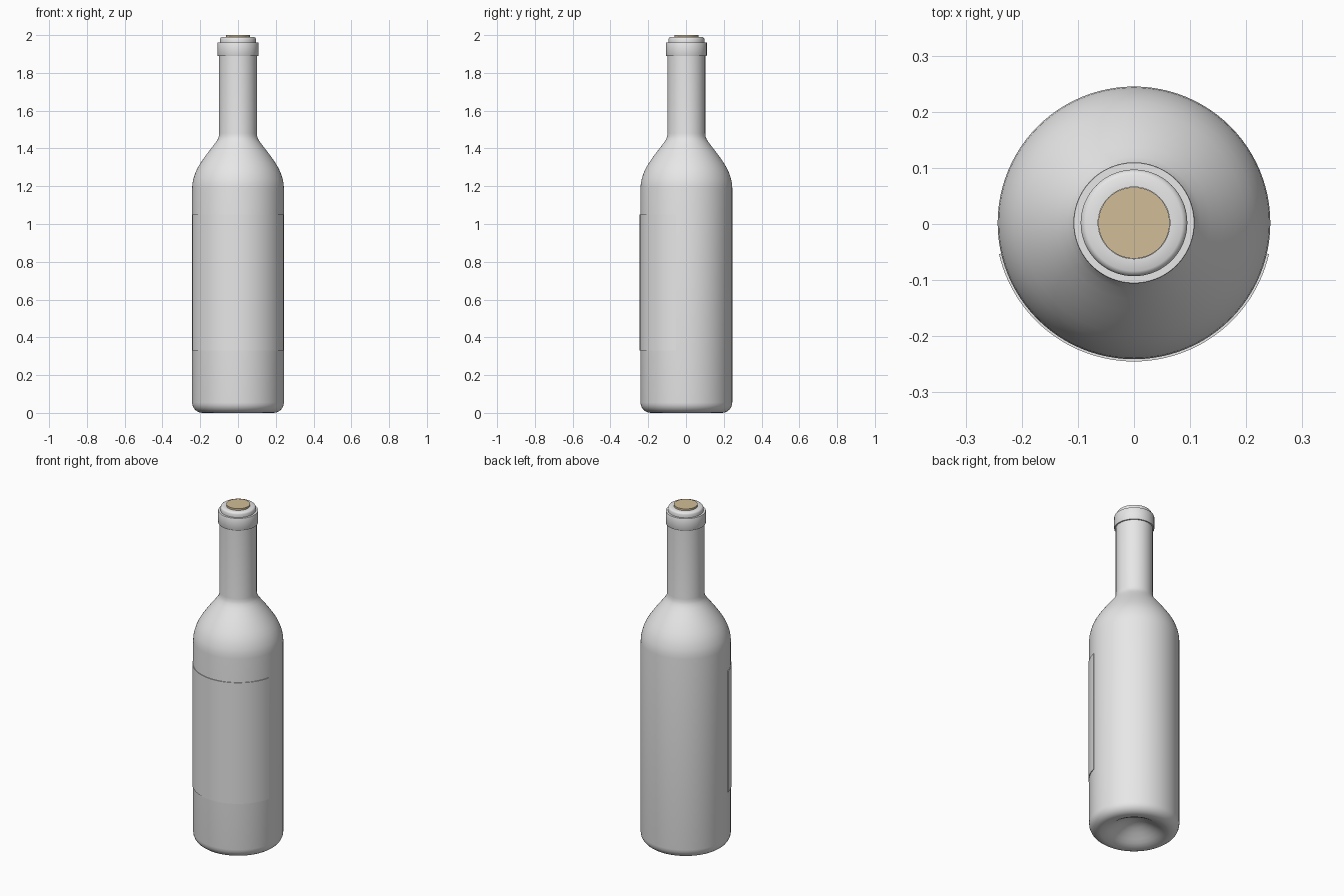
import bpy, bmesh, math

if "Cube" in bpy.data.objects:
    bpy.data.objects.remove(bpy.data.objects["Cube"])

CENTRE_Y = 0.002
R = 0.243          # body radius


def material(name, colour):
    m = bpy.data.materials.new(name)
    m.diffuse_color = (*colour, 1)
    m.use_nodes = True
    m.node_tree.nodes["Principled BSDF"].inputs["Base Color"].default_value = m.diffuse_color
    return m


glass_grey = material("glass grey", (0.8, 0.8, 0.8))
cork_tan = material("cork tan", (0.64, 0.51, 0.31))


def finish(name, bm, mat):
    bmesh.ops.remove_doubles(bm, verts=bm.verts, dist=1e-5)
    bmesh.ops.recalc_face_normals(bm, faces=bm.faces)
    me = bpy.data.meshes.new(name)
    bm.to_mesh(me)
    bm.free()
    me.materials.append(mat)
    ob = bpy.data.objects.new(name, me)
    ob.location.y = CENTRE_Y
    bpy.context.collection.objects.link(ob)
    bpy.ops.object.select_all(action='DESELECT')
    ob.select_set(True)
    bpy.context.view_layer.objects.active = ob
    bpy.ops.object.shade_smooth_by_angle(angle=math.radians(35))
    return ob


def revolve(name, profile, mat, start=0, sweep=math.tau, steps=96, closed=False):
    """Spin an (r, z) profile about z; a closed profile gets end caps."""
    bm = bmesh.new()
    vs = [bm.verts.new((r * math.cos(start), r * math.sin(start), z)) for r, z in profile]
    pairs = list(zip(vs, vs[1:])) + ([(vs[-1], vs[0])] if closed else [])
    es = [bm.edges.new(p) for p in pairs]
    first = bm.faces.new(vs) if closed else None
    geom = vs + es + ([first] if first else [])
    if closed:
        ret = bmesh.ops.spin(bm, geom=vs + es, axis=(0, 0, 1), cent=(0, 0, 0),
                             angle=sweep, steps=steps)
        last = [g for g in ret["geom_last"] if isinstance(g, bmesh.types.BMVert)]
        bm.faces.new(last)
    else:
        bmesh.ops.spin(bm, geom=geom, axis=(0, 0, 1), cent=(0, 0, 0),
                       angle=sweep, steps=steps)
    return finish(name, bm, mat)


# Bottle: punt, rounded heel, body, shoulder, neck, collar and lip
punt = [(0, 0.075), (0.03, 0.072), (0.06, 0.062), (0.09, 0.046), (0.12, 0.027),
        (0.14, 0.014), (0.16, 0.005), (0.18, 0.0005)]
heel = [(R - 0.055 + 0.055 * math.sin(a), 0.055 - 0.055 * math.cos(a))
        for a in (math.radians(15 * i) for i in range(7))]
shoulder = [(R, 1.19), (0.241, 1.216), (0.236, 1.24), (0.227, 1.268), (0.215, 1.295),
            (0.199, 1.322), (0.18, 1.35), (0.158, 1.38), (0.136, 1.408),
            (0.118, 1.432), (0.107, 1.449), (0.102, 1.463), (0.1, 1.48)]
top = [(0.1, 1.89), (0.107, 1.89), (0.108, 1.892), (0.108, 1.96), (0.107, 1.962),
       (0.095, 1.962), (0.095, 1.98), (0.092, 1.986), (0.086, 1.99), (0.064, 1.99),
       (0.064, 1.95)]
revolve("bottle", punt + heel + shoulder + top, glass_grey)

# Front label: thin curved plate wrapped round the body
gap = math.radians(13)
label = [(R - 0.002, 0.33), (R + 0.004, 0.33), (R + 0.004, 1.05), (R - 0.002, 1.05)]
revolve("front_label", label, glass_grey, start=math.pi + gap,
        sweep=math.pi - 2 * gap, steps=48, closed=True)

# Cork standing just proud of the lip
cork = [(0, 1.8), (0.0635, 1.8), (0.0635, 2.0), (0, 2.0)]
revolve("cork", cork, cork_tan, steps=64)
